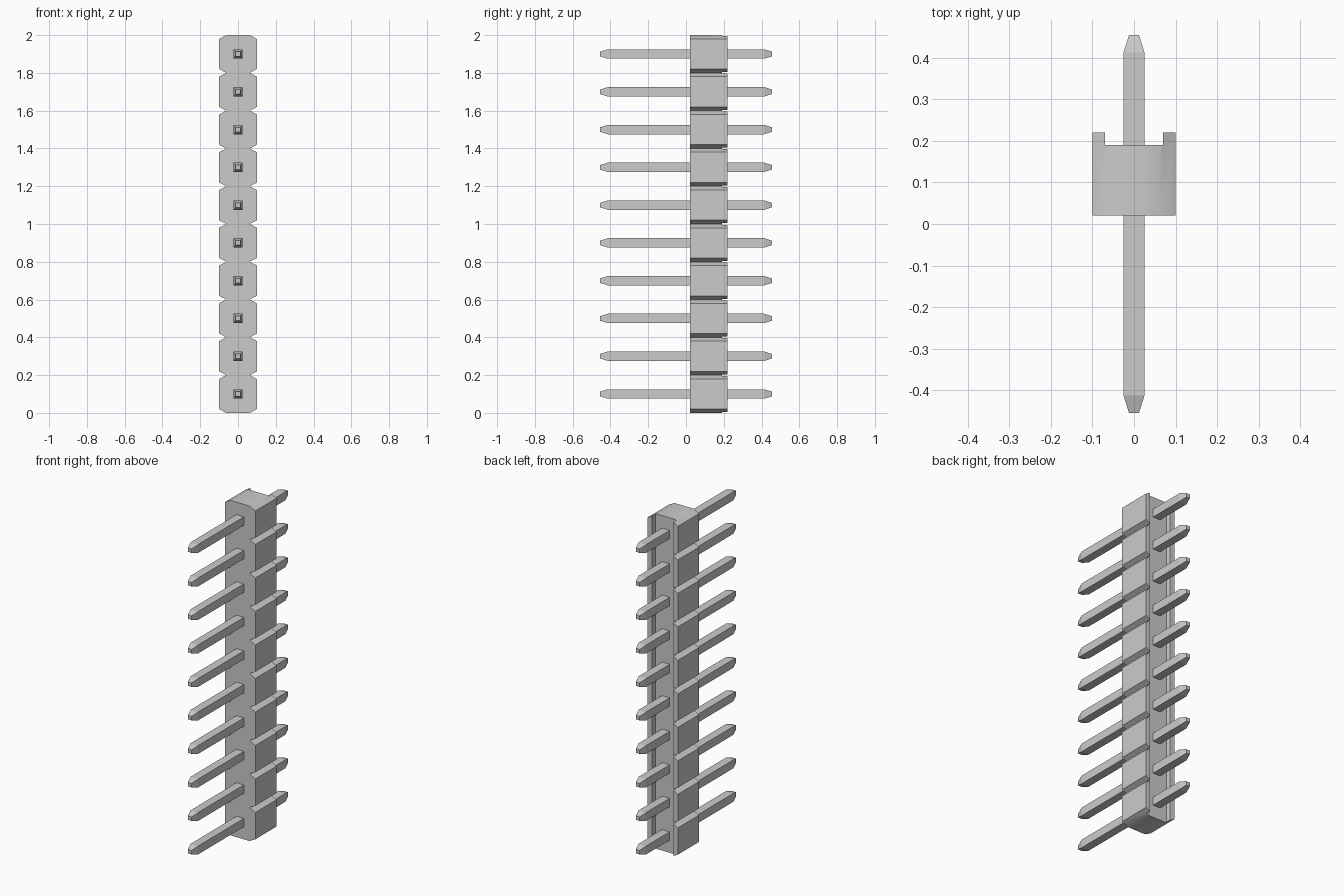
import bpy, bmesh, math

if "Cube" in bpy.data.objects:
    bpy.data.objects.remove(bpy.data.objects["Cube"], do_unlink=True)

COUNT, PITCH = 10, 0.2
HALF, TOP_HALF, CHAMFER = 0.1, 0.062, 0.02

grey = bpy.data.materials.new("light_grey")
grey.use_nodes = True
colour = (0.6, 0.6, 0.6, 1)
grey.diffuse_color = colour
grey.node_tree.nodes["Principled BSDF"].inputs["Base Color"].default_value = colour


def loft(name, rings):
    """Skin matching rings of points and cap both ends."""
    bm = bmesh.new()
    loops = [[bm.verts.new(p) for p in ring] for ring in rings]
    n = len(loops[0])
    for a, b in zip(loops, loops[1:]):
        for i in range(n):
            j = (i + 1) % n
            bm.faces.new((a[i], a[j], b[j], b[i]))
    bm.faces.new(loops[0])
    bm.faces.new(loops[-1])
    bmesh.ops.recalc_face_normals(bm, faces=bm.faces)
    mesh = bpy.data.meshes.new(name)
    bm.to_mesh(mesh)
    bm.free()
    mesh.materials.append(grey)
    ob = bpy.data.objects.new(name, mesh)
    bpy.context.collection.objects.link(ob)
    return ob


def square(y, half, z):
    return [(x * half, y, z + s * half) for x, s in ((-1, -1), (1, -1), (1, 1), (-1, 1))]


# Notched housing outline, right half going up and left half coming down
side = [(TOP_HALF, 0)]
for i in range(COUNT):
    z = i * PITCH
    side += [(HALF, z + CHAMFER), (HALF, z + PITCH - CHAMFER), (TOP_HALF, z + PITCH)]
outline = side + [(-x, z) for x, z in reversed(side)]
housing = loft("housing", [[(x, y, z) for x, z in outline] for y in (0.02, 0.22)])

# Channel along the back of the housing
cutter = loft("channel_cutter", [[(x, y, z) for x, y in
              ((-0.07, 0.19), (0.07, 0.19), (0.07, 0.3), (-0.07, 0.3))] for z in (-0.1, 2.1)])
cutter.hide_render = True
cut = housing.modifiers.new("channel", 'BOOLEAN')
cut.operation, cut.object, cut.solver = 'DIFFERENCE', cutter, 'EXACT'
bpy.context.view_layer.objects.active = housing
housing.select_set(True)
bpy.ops.object.modifier_apply(modifier=cut.name)
bpy.ops.object.shade_smooth_by_angle(angle=math.radians(30))
bpy.data.objects.remove(cutter, do_unlink=True)

# Square pins with tapered tips
for i in range(COUNT):
    z = (i + 0.5) * PITCH
    loft(f"pin_{i + 1}", [square(y, h, z) for y, h in
         ((-0.455, 0.012), (-0.413, 0.025), (0.413, 0.025), (0.455, 0.012))])
